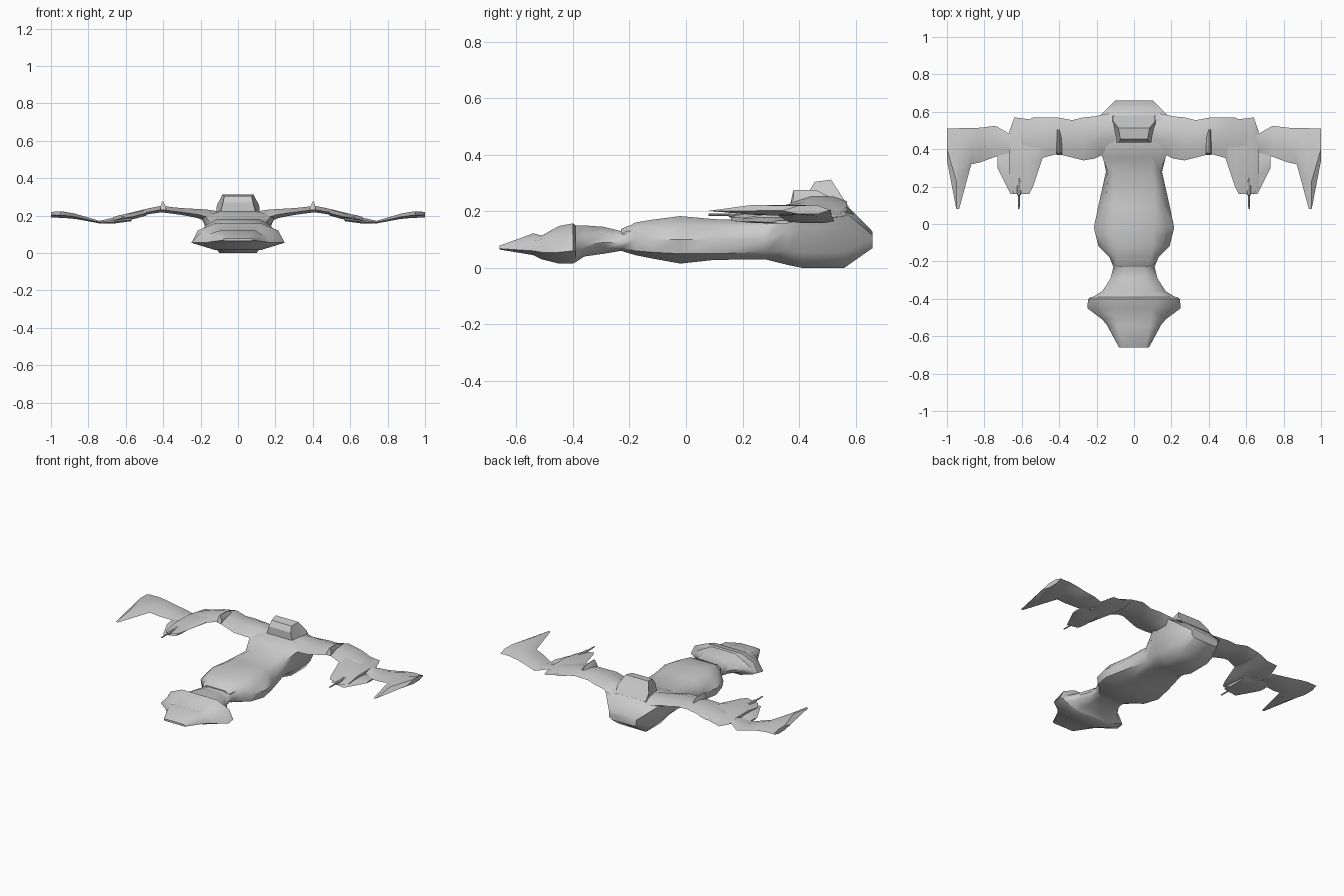
import bpy
import bmesh
import math

old = bpy.data.objects.get("Cube")
if old:
    bpy.data.objects.remove(old, do_unlink=True)

GREY = (0.6, 0.6, 0.6, 1.0)
hull_grey = bpy.data.materials.new("hull_grey")
hull_grey.use_nodes = True
hull_grey.diffuse_color = GREY
hull_grey.node_tree.nodes["Principled BSDF"].inputs["Base Color"].default_value = GREY


def loft(name, rings, mirrored=False, smooth_angle=35):
    """Skin a closed solid over rings given in hundredths of a unit."""
    bm = bmesh.new()
    loops = [[bm.verts.new([c / 100 for c in point]) for point in ring] for ring in rings]
    for a, b in zip(loops, loops[1:]):
        for i in range(len(a)):
            j = (i + 1) % len(a)
            bm.faces.new((a[i], a[j], b[j], b[i]))
    bm.faces.new(loops[0])
    bm.faces.new(loops[-1])
    bmesh.ops.recalc_face_normals(bm, faces=bm.faces)
    mesh = bpy.data.meshes.new(name)
    bm.to_mesh(mesh)
    bm.free()
    mesh.materials.append(hull_grey)
    obj = bpy.data.objects.new(name, mesh)
    bpy.context.collection.objects.link(obj)
    if mirrored:
        obj.modifiers.new("Mirror", "MIRROR").use_mirror_merge = False
    bpy.ops.object.select_all(action="DESELECT")
    obj.select_set(True)
    bpy.context.view_layer.objects.active = obj
    bpy.ops.object.shade_smooth_by_angle(angle=math.radians(smooth_angle))


def hull_ring(y, *pairs):
    """Symmetric cross-section from (half width, height) pairs, keel to spine."""
    right = [(w, y, z) for w, z in pairs]
    return right + [(-x, y, z) for x, y, z in reversed(right)]


def wing_ring(x, lead, trail, z, thick):
    """Thin six-sided wing section, leading edge towards the front."""
    chord, h = trail - lead, thick / 2
    front, back = lead + chord * 0.35, lead + chord * 0.75
    return [(x, lead, z - h / 5), (x, front, z + h), (x, back, z + h),
            (x, trail, z), (x, back, z - h), (x, front, z - h)]


def ridge_section(x, lift):
    """Fin outline at one x, its top raised by lift."""
    return [(x, y, 23 + z * lift) for y, z in ((37, 0), (38, 1), (46, 1), (55, 0))]


def cannon_ring(y, radius):
    return [(61.5 + radius * math.cos(k * math.tau / 8), y,
             18.8 + radius * math.sin(k * math.tau / 8)) for k in range(8)]


# Head: broad wedge with a raised nose and a flat overhanging hood
loft("head", [hull_ring(*s) for s in (
    (-66, (7, 6.5), (8, 6.8), (8, 7.4), (6, 7.8)),
    (-54, (9, 4.5), (14.5, 6), (13, 9.5), (9, 12.2)),
    (-51, (10, 3), (17, 5.5), (16, 10), (9, 11.4)),
    (-45, (12, 1.5), (25, 5.5), (19.5, 11.5), (10, 14.8)),
    (-40, (12, 1.5), (24.5, 6), (21.5, 12), (13, 15.7)),
    (-39, (12, 2), (23, 6), (19, 10), (9, 15)),
)], smooth_angle=40)

# Neck and main body, with upright flanks, ending in the blunt tail
loft("neck_and_body", [hull_ring(*s) for s in (
    (-39, (12, 2), (22, 5), (22, 6.5), (18, 10), (9, 15)),
    (-36, (9, 4), (16, 6), (17, 8), (13, 12), (7, 15)),
    (-29, (7, 5), (11, 6.5), (12.5, 9), (10, 12.5), (5, 14.5)),
    (-23, (6, 6), (10, 7), (11, 9), (9, 12), (5, 13)),
    (-18, (8, 4.5), (12, 6), (13, 10), (12, 14), (9, 16)),
    (-12, (10, 3.3), (18, 5.5), (19, 10), (15, 14.5), (10, 17)),
    (-2, (10, 1.5), (20.5, 5), (21.5, 10), (17, 15), (11, 18.3)),
    (10, (10, 2.8), (18, 5), (19, 10), (15, 15), (11, 17.2)),
    (28, (9, 3), (13.5, 5.5), (15, 10), (14, 15), (10, 16.7)),
    (36, (9, 1), (14, 6), (16.5, 13), (17, 19), (10, 20)),
    (41, (10, 0), (14, 5.5), (17.5, 14), (20, 20), (10, 22)),
    (56, (10, 0), (14, 5.5), (17.5, 14), (20, 20), (10, 23)),
    (66, (8, 7), (10, 8.5), (10, 10.5), (10, 11.5), (8, 12.8)),
)], smooth_angle=50)

# Raised collar where the neck enters the body
loft("neck_collar", [hull_ring(*s) for s in (
    (-23, (9, 11), (9, 12), (7, 13.6)),
    (-21, (11, 11), (11, 13), (8, 14.6)),
    (-17, (12, 11), (12, 13), (9, 16)),
)])

# Tail tower: steep front, flared rear corners sloping down to the tail
loft("tail_tower", [hull_ring(*s) for s in (
    (43.5, (10, 19), (8, 27)),
    (45.5, (10.2, 19), (7.3, 30.4)),
    (51.3, (11.5, 19), (8.3, 31.2)),
    (55, (12, 19), (11.3, 25.5)),
    (58, (12, 18), (11, 21)),
)], smooth_angle=25)

# Gull wings sweeping out to forward-pointing claws
loft("wing", [wing_ring(*s) for s in (
    (8, 37, 60, 18, 8),
    (17, 37, 58.5, 20, 6.5),
    (21, 35, 57.5, 21, 5),
    (27, 34, 57, 21.8, 4),
    (33, 35.5, 55.5, 22.5, 3.5),
    (41, 37.5, 57, 23.5, 3.5),
    (50, 35, 57, 21.9, 3),
    (60, 36, 55, 19.6, 2.5),
    (67, 38, 48.5, 17.8, 2),
    (74, 36, 52.5, 16.5, 1.4),
    (82, 33, 51.5, 18.4, 2.2),
    (87, 32, 51.3, 19.6, 2.8),
    (93.5, 8, 51.2, 20.5, 3.4),
    (95, 8, 51, 20.5, 3.4),
    (100, 34, 51, 20.5, 3),
)], mirrored=True)

# Weapon pod wrapped around each wing, with a lower plate beneath
loft("wing_pod", [wing_ring(*s) for s in (
    (49, 35, 57, 21.6, 3.2),
    (54, 20, 57, 20.3, 3.4),
    (56, 16, 56, 19.8, 3.4),
    (64, 16, 57, 18.4, 3.4),
    (66.5, 20, 50, 17.8, 2.8),
)], mirrored=True)
loft("pod_lower_plate", [wing_ring(*s) for s in (
    (57, 16, 36, 18, 2),
    (66, 16, 40, 16.8, 2),
    (73, 30, 38, 16.2, 1),
)], mirrored=True)

# Thin fin on each wing ridge
loft("wing_ridge_fin", [ridge_section(x, lift) for x, lift in (
    (38.5, 1.5), (40, 4.5), (40.6, 4.5), (41.5, 1.5))], mirrored=True)

# Cannon under each pod
loft("cannon", [cannon_ring(y, r) for y, r in ((8, 0.4), (15, 0.5), (15.5, 1), (30, 1))],
     mirrored=True)
